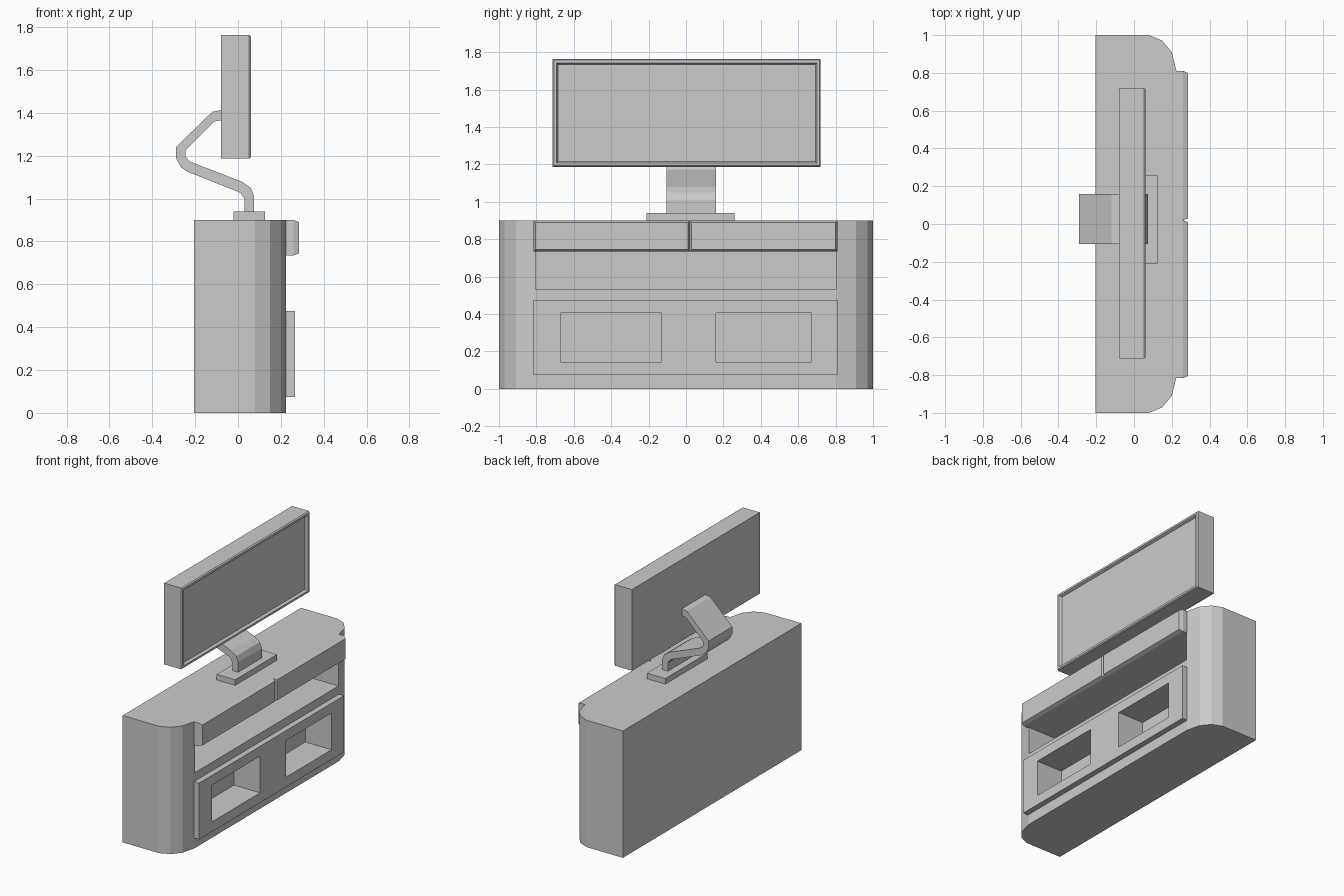
import bpy, bmesh

if "Cube" in bpy.data.objects:
    bpy.data.objects.remove(bpy.data.objects["Cube"])


def make(name, bm):
    bmesh.ops.recalc_face_normals(bm, faces=bm.faces)
    me = bpy.data.meshes.new(name)
    bm.to_mesh(me)
    bm.free()
    ob = bpy.data.objects.new(name, me)
    bpy.context.collection.objects.link(ob)
    return ob


def prism(name, pts, vec):
    """Extrude a closed 3D polygon along vec."""
    bm = bmesh.new()
    f = bm.faces.new([bm.verts.new(p) for p in pts])
    r = bmesh.ops.extrude_face_region(bm, geom=[f], use_keep_orig=True)
    bmesh.ops.translate(bm, vec=vec, verts=[v for v in r["geom"] if isinstance(v, bmesh.types.BMVert)])
    return make(name, bm)


def box(name, x, y, z):
    return prism(name, [(x[0], y[0], z[0]), (x[1], y[0], z[0]), (x[1], y[1], z[0]), (x[0], y[1], z[0])],
                 (0, 0, z[1] - z[0]))


def stepped(name, y, z, steps):
    """Stack rectangles along x; each step is (x, inset)."""
    bm = bmesh.new()
    rings = []
    for x, i in steps:
        rings.append([bm.verts.new((x, a, b)) for a, b in
                      ((y[0] + i, z[0] + i), (y[1] - i, z[0] + i), (y[1] - i, z[1] - i), (y[0] + i, z[1] - i))])
    for a, b in zip(rings, rings[1:]):
        for k in range(4):
            bm.faces.new((a[k], a[(k + 1) % 4], b[(k + 1) % 4], b[k]))
    bm.faces.new(rings[0])
    bm.faces.new(rings[-1])
    return make(name, bm)


def cut(target, cutter):
    m = target.modifiers.new("cut", "BOOLEAN")
    m.operation = "DIFFERENCE"
    m.solver = "EXACT"
    m.object = cutter
    bpy.context.view_layer.objects.active = target
    bpy.ops.object.modifier_apply(modifier="cut")


# Cabinet body with faceted front corners
half = [(-0.205, -1), (0.08, -1), (0.15, -0.97), (0.2, -0.91), (0.225, -0.81)]
outline = half + [(x, -y) for x, y in reversed(half)]
cabinet = prism("cabinet", [(x, y, 0) for x, y in outline], (0, 0, 0.9))

# Lower front panel
panel = box("lower_panel", (0.224, 0.265), (-0.815, 0.81), (0.075, 0.475))

# Open shelf and the two lower compartments
shelf = box("shelf_cutter", (-0.05, 0.4), (-0.805, 0.805), (0.535, 0.735))
cut(cabinet, shelf)
cutters = [shelf]
for y in ((-0.67, -0.13), (0.16, 0.67)):
    c = box("compartment_cutter", (0.06, 0.4), y, (0.145, 0.405))
    cut(cabinet, c)
    cut(panel, c)
    cutters.append(c)
for c in cutters:
    bpy.data.objects.remove(c)

# Two drawer fronts with chamfered edges
for side, y in (("left", (-0.815, 0.02)), ("right", (0.02, 0.81))):
    stepped("drawer_" + side, y, (0.735, 0.9), [(0.22, 0), (0.26, 0), (0.285, 0.01)])

# Stand foot and bent arm
box("stand_foot", (-0.02, 0.125), (-0.21, 0.26), (0.9, 0.94))
arm = [(0.075, 0.94), (0.075, 1.01), (0.06, 1.05), (0.02, 1.078), (-0.225, 1.173), (-0.245, 1.195),
       (-0.245, 1.225), (-0.11, 1.36), (-0.07, 1.367), (-0.07, 1.415), (-0.12, 1.405), (-0.29, 1.24),
       (-0.29, 1.19), (-0.265, 1.145), (-0.235, 1.125), (0.01, 1.028), (0.03, 1.0), (0.03, 0.94)]
prism("stand_arm", [(x, -0.105, z) for x, z in arm], (0, 0.265, 0))

# Television with framed, recessed screen
stepped("television", (-0.713, 0.72), (1.187, 1.763),
        [(-0.08, 0), (0.052, 0), (0.06, 0.006), (0.06, 0.02), (0.042, 0.028)])
